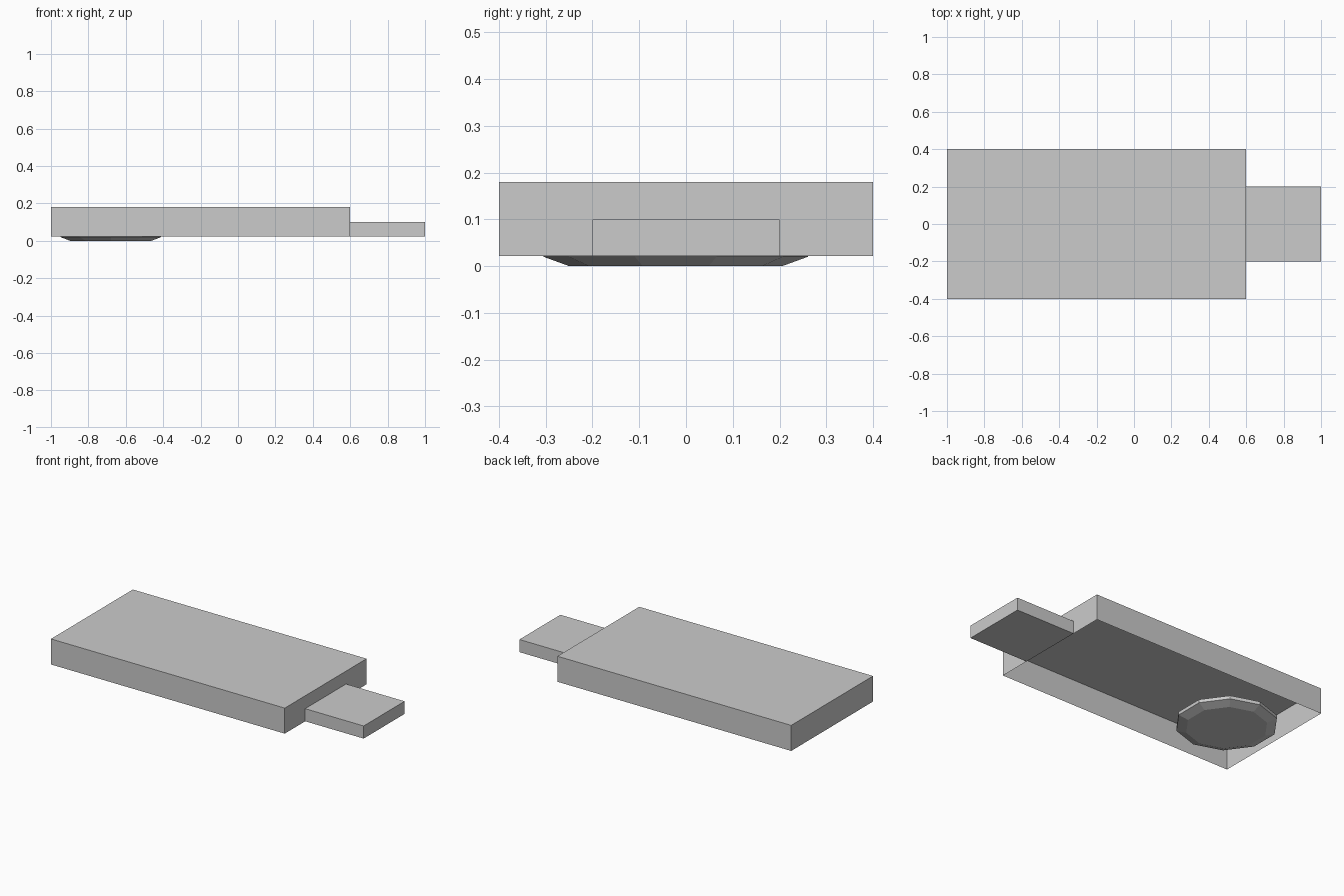
import bpy, bmesh
from math import cos, sin, radians

if "Cube" in bpy.data.objects:
    bpy.data.objects.remove(bpy.data.objects["Cube"])


def finish(bm, name):
    bmesh.ops.recalc_face_normals(bm, faces=bm.faces)
    mesh = bpy.data.meshes.new(name)
    bm.to_mesh(mesh)
    bm.free()
    obj = bpy.data.objects.new(name, mesh)
    bpy.context.collection.objects.link(obj)
    return obj


def box(name, lo, hi, open_dir):
    """Thin-walled box with the side facing open_dir left open."""
    bm = bmesh.new()
    bmesh.ops.create_cube(bm, size=1)
    bmesh.ops.recalc_face_normals(bm, faces=bm.faces)
    for v in bm.verts:
        for i in range(3):
            v.co[i] = (lo[i] + hi[i]) / 2 + v.co[i] * (hi[i] - lo[i])
    bm.normal_update()
    gone = [f for f in bm.faces
            if sum(n * d for n, d in zip(f.normal, open_dir)) > 0.9]
    bmesh.ops.delete(bm, geom=gone, context='FACES')
    # a box with one open side: keep remaining normals outward
    mesh = bpy.data.meshes.new(name)
    bm.to_mesh(mesh)
    bm.free()
    obj = bpy.data.objects.new(name, mesh)
    bpy.context.collection.objects.link(obj)
    return obj


def faceted_disc(name, centre, rings, sides, start):
    """Low-poly disc lofted through (z, radius) rings with flat caps."""
    bm = bmesh.new()
    loops = []
    for z, r in rings:
        loops.append([bm.verts.new((
            centre[0] + r * cos(radians(start + 360 * k / sides)),
            centre[1] + r * sin(radians(start + 360 * k / sides)), z))
            for k in range(sides)])
    for a, b in zip(loops, loops[1:]):
        for k in range(sides):
            n = (k + 1) % sides
            bm.faces.new((a[k], a[n], b[n], b[k]))
    bm.faces.new(loops[0])
    bm.faces.new(loops[-1])
    return finish(bm, name)


# main slab, hollow and open underneath
box("body", (-1, -0.4, 0.022), (0.6, 0.4, 0.18), (0, 0, -1))

# narrow tab on the right end, joined to the body wall
box("end_tab", (0.6, -0.2, 0.022), (1, 0.2, 0.1), (-1, 0, 0))

# faceted round foot under the left end
faceted_disc("round_foot", (-0.68, -0.022),
             [(0, 0.228), (0.02, 0.283), (0.04, 0.283), (0.06, 0.228)], 10, 18)
